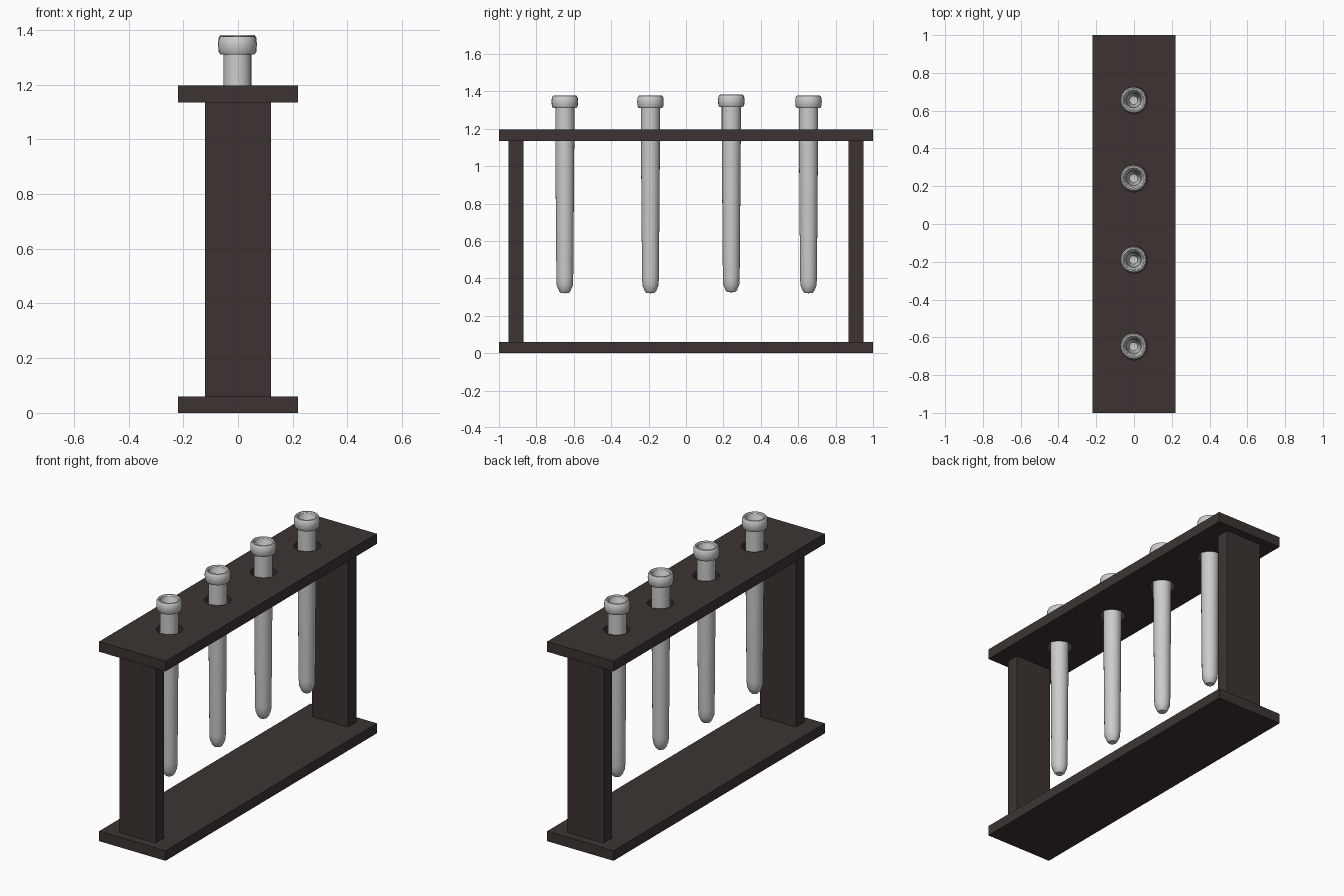
import bpy, bmesh, math
from mathutils import Matrix

if "Cube" in bpy.data.objects:
    bpy.data.objects.remove(bpy.data.objects["Cube"])

# Tube positions along the rack, with small height differences
TUBES = [(-0.648, 0.0), (-0.19, 0.0), (0.242, 0.005), (0.655, 0.0)]

wood = bpy.data.materials.new("dark_wood")
wood.diffuse_color = (0.045, 0.034, 0.031, 1)
wood.use_nodes = True
wood.node_tree.nodes["Principled BSDF"].inputs["Base Color"].default_value = wood.diffuse_color


def make_object(name, bm):
    mesh = bpy.data.meshes.new(name)
    bm.to_mesh(mesh)
    bm.free()
    obj = bpy.data.objects.new(name, mesh)
    bpy.context.collection.objects.link(obj)
    return obj


def board(name, sx, y0, y1, z0, z1):
    bm = bmesh.new()
    bmesh.ops.create_cube(bm, size=1, matrix=Matrix.Translation((0, (y0 + y1) / 2, (z0 + z1) / 2))
                          @ Matrix.Diagonal((sx, y1 - y0, z1 - z0, 1)))
    obj = make_object(name, bm)
    obj.data.materials.append(wood)
    return obj


# Rack boards
board("base_board", 0.44, -1, 1, 0, 0.06)
top = board("top_board", 0.44, -1, 1, 1.135, 1.196)
board("front_upright", 0.24, -0.95, -0.87, 0.06, 1.135)
board("back_upright", 0.24, 0.87, 0.95, 0.06, 1.135)

# Holes through the top board
bm = bmesh.new()
for y, _ in TUBES:
    bmesh.ops.create_cone(bm, cap_ends=True, segments=32, radius1=0.072, radius2=0.072,
                          depth=0.2, matrix=Matrix.Translation((0, y, 1.165)))
cutter = make_object("hole_cutter", bm)
cutter.hide_render = True
cutter.hide_viewport = True
mod = top.modifiers.new("holes", "BOOLEAN")
mod.operation = "DIFFERENCE"
mod.solver = "EXACT"
mod.object = cutter

# Test tube: outer wall, rolled rim, then the hollow inside (radius, z)
PROFILE = [(0, 0.32), (0.022, 0.322), (0.03, 0.331), (0.043, 0.362), (0.045, 0.40),
           (0.051, 1.15), (0.051, 1.31), (0.063, 1.311), (0.069, 1.32), (0.071, 1.345),
           (0.069, 1.366), (0.063, 1.376), (0.056, 1.377), (0.05, 1.371), (0.047, 1.352),
           (0.04, 1.342), (0.038, 1.31), (0.035, 0.40), (0.022, 0.35), (0, 0.345)]


def test_tube(name, y, dz):
    bm = bmesh.new()
    verts = [bm.verts.new((r, 0, z)) for r, z in PROFILE]
    edges = [bm.edges.new(pair) for pair in zip(verts, verts[1:])]
    bmesh.ops.spin(bm, geom=verts + edges, cent=(0, 0, 0), axis=(0, 0, 1),
                   angle=math.tau, steps=24)
    bmesh.ops.remove_doubles(bm, verts=bm.verts, dist=1e-5)
    bmesh.ops.recalc_face_normals(bm, faces=bm.faces)
    obj = make_object(name, bm)
    obj.location = (-0.002, y, dz)
    bpy.ops.object.select_all(action="DESELECT")
    obj.select_set(True)
    bpy.context.view_layer.objects.active = obj
    bpy.ops.object.shade_smooth_by_angle(angle=math.radians(35))


for i, (y, dz) in enumerate(TUBES):
    test_tube(f"test_tube_{i + 1}", y, dz)
